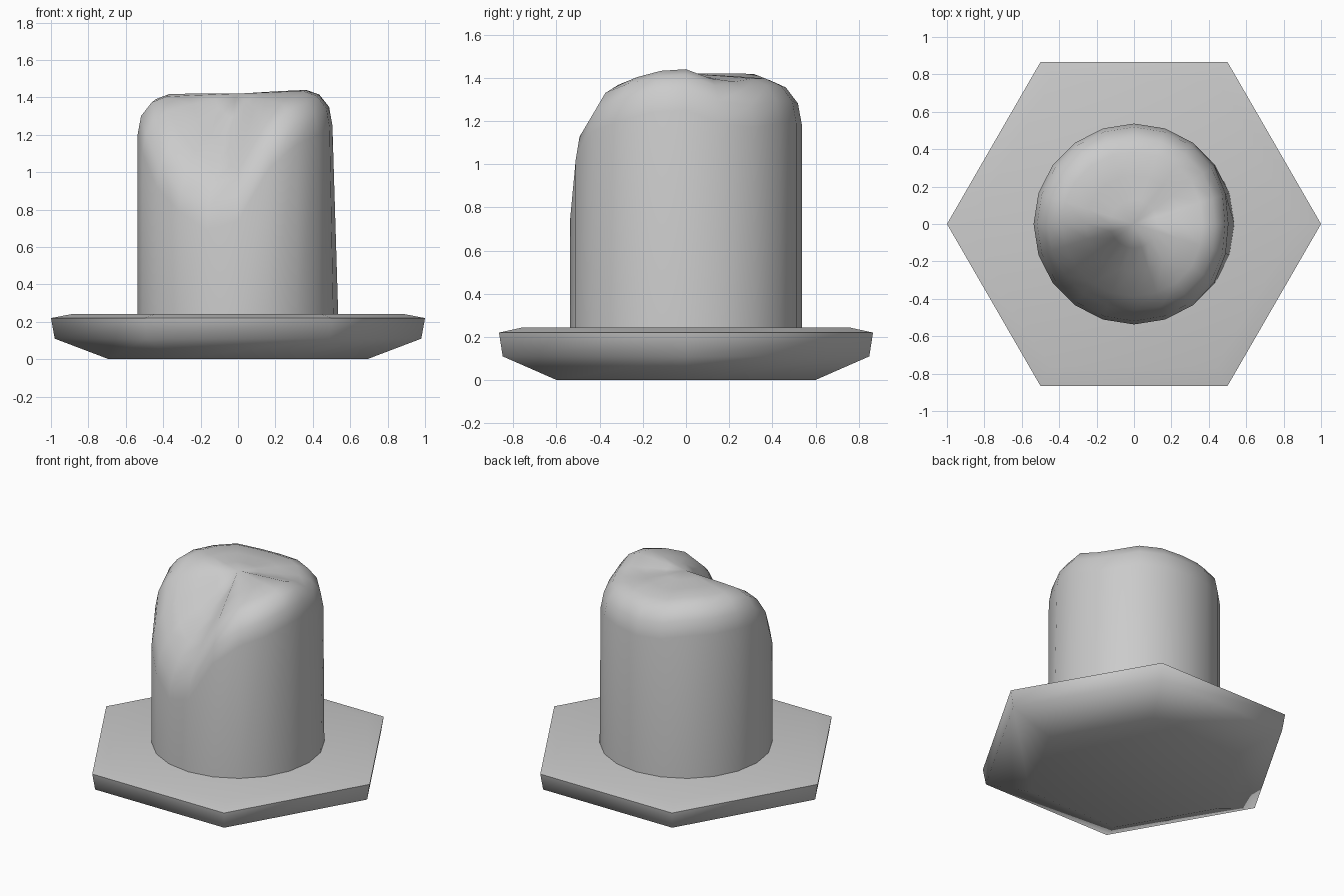
import bpy, bmesh
from math import cos, sin, pi, radians

if "Cube" in bpy.data.objects:
    bpy.data.objects.remove(bpy.data.objects["Cube"])


def loft(name, rings, cap_point=None, angle=60):
    """Skin a stack of point rings, closing the bottom and the top."""
    bm = bmesh.new()
    loops = [[bm.verts.new(p) for p in ring] for ring in rings]
    n = len(loops[0])
    for a, b in zip(loops, loops[1:]):
        for i in range(n):
            j = (i + 1) % n
            bm.faces.new((a[i], a[j], b[j], b[i]))
    bm.faces.new(loops[0][::-1])
    top = loops[-1]
    if cap_point:
        tip = bm.verts.new(cap_point)
        for i in range(n):
            bm.faces.new((top[i], top[(i + 1) % n], tip))
    else:
        bm.faces.new(top)
    bmesh.ops.recalc_face_normals(bm, faces=bm.faces)
    mesh = bpy.data.meshes.new(name)
    bm.to_mesh(mesh)
    bm.free()
    ob = bpy.data.objects.new(name, mesh)
    bpy.context.collection.objects.link(ob)
    bpy.ops.object.select_all(action='DESELECT')
    ob.select_set(True)
    bpy.context.view_layer.objects.active = ob
    bpy.ops.object.shade_smooth_by_angle(angle=radians(angle))
    return ob


# Hexagonal base with chamfered underside and a thin top bevel
base_profile = [(0.69, 0), (0.98, 0.11), (1.0, 0.22), (0.88, 0.243)]
loft("hexagonal_base",
     [[(r * cos(k * pi / 3), r * sin(k * pi / 3), z) for k in range(6)]
      for r, z in base_profile], angle=70)

# Worn column: rounded top sunk by a different amount in each direction,
# with a deep scoop at the front and a slight ridge on the right
drop = [-0.03, 0.03, 0.05, 0.03, 0.03, 0.04, 0.03, 0.0, 0.0, 0.0,
        0.02, 0.12, 0.30, 0.43, 0.53, 0.48, 0.20, 0.07, 0.02, -0.02]
top_profile = [(1.0, 1.22), (0.965, 1.32), (0.86, 1.39),
               (0.72, 1.418), (0.48, 1.42), (0.24, 1.42)]
N, R = len(drop), 0.537


def column_ring(f, z, worn):
    ring = []
    for k in range(N):
        a = 2 * pi * k / N
        lean = 1 - 0.06 * max(0, cos(a)) ** 8 if worn else 1
        r = R * f * lean
        ring.append((r * cos(a), r * sin(a), z - drop[k] * f * worn))
    return ring


loft("worn_column", [column_ring(1, 0.2, 0)] +
     [column_ring(f, z, 1) for f, z in top_profile], (0, 0, 1.42), angle=60)
